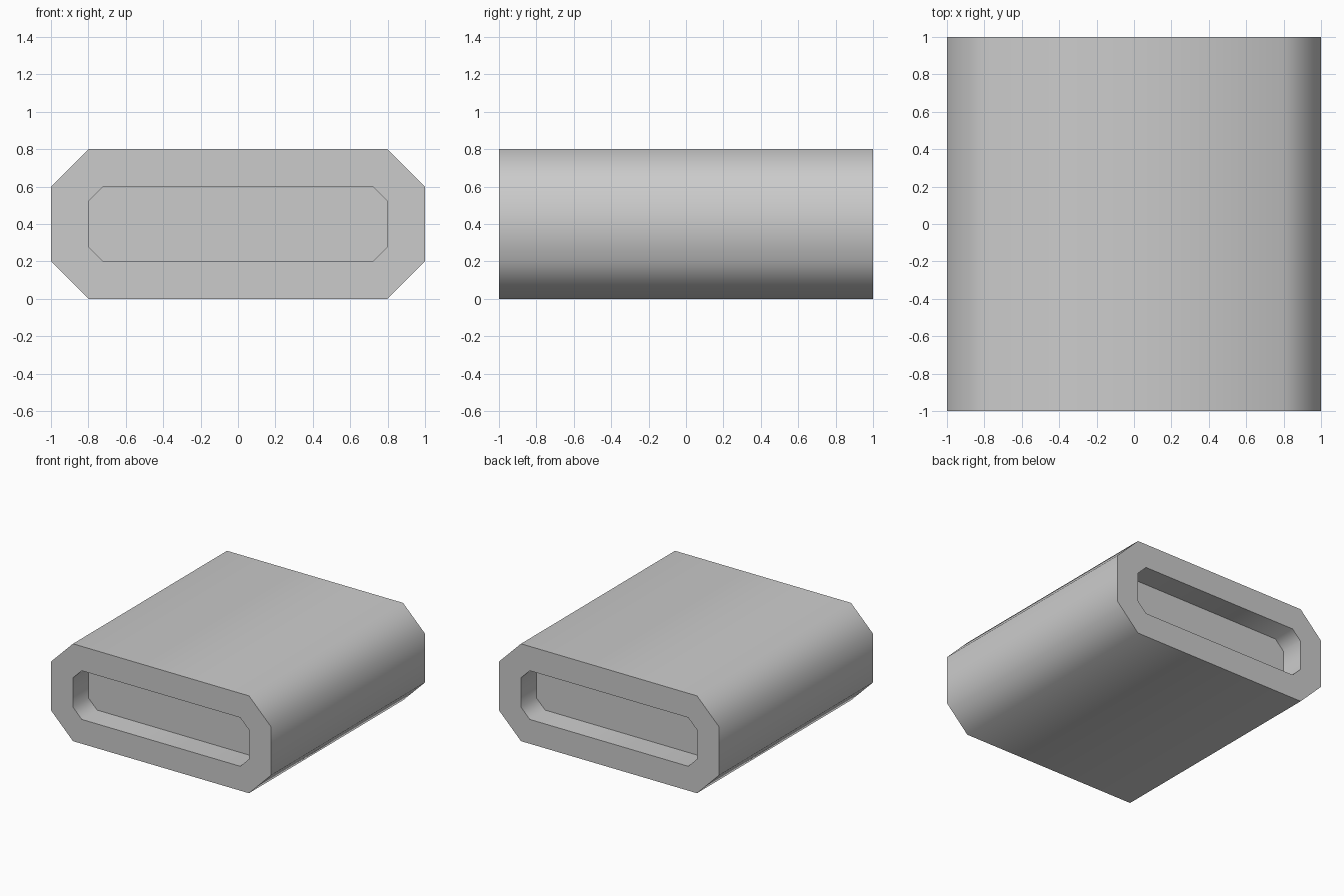
import bpy, bmesh, math

if "Cube" in bpy.data.objects:
    bpy.data.objects.remove(bpy.data.objects["Cube"])


def octagon(half_w, z0, z1, c):
    """Chamfered rectangle in the xz plane."""
    w = half_w
    return [(-w + c, z0), (w - c, z0), (w, z0 + c), (w, z1 - c),
            (w - c, z1), (-w + c, z1), (-w, z1 - c), (-w, z0 + c)]


outer = octagon(1.0, 0.0, 0.8, 0.2)
inner = octagon(0.8, 0.2, 0.6, 0.08)

# Rings run from the front recess floor, over the shell, to the back recess floor
stations = [(inner, -0.8), (inner, -1), (outer, -1),
            (outer, 1), (inner, 1), (inner, 0.8)]

bm = bmesh.new()
rings = [[bm.verts.new((x, y, z)) for x, z in prof] for prof, y in stations]
for a, b in zip(rings, rings[1:]):
    for i in range(8):
        j = (i + 1) % 8
        bm.faces.new((a[i], a[j], b[j], b[i]))

# Recess floors
bm.faces.new(rings[0])
bm.faces.new(rings[-1])
bmesh.ops.recalc_face_normals(bm, faces=bm.faces)

mesh = bpy.data.meshes.new("recessed_block")
bm.to_mesh(mesh)
bm.free()
block = bpy.data.objects.new("recessed_block", mesh)
bpy.context.collection.objects.link(block)

# Smooth around the chamfers, sharp at the ends
bpy.context.view_layer.objects.active = block
block.select_set(True)
bpy.ops.object.shade_smooth_by_angle(angle=math.radians(60))
